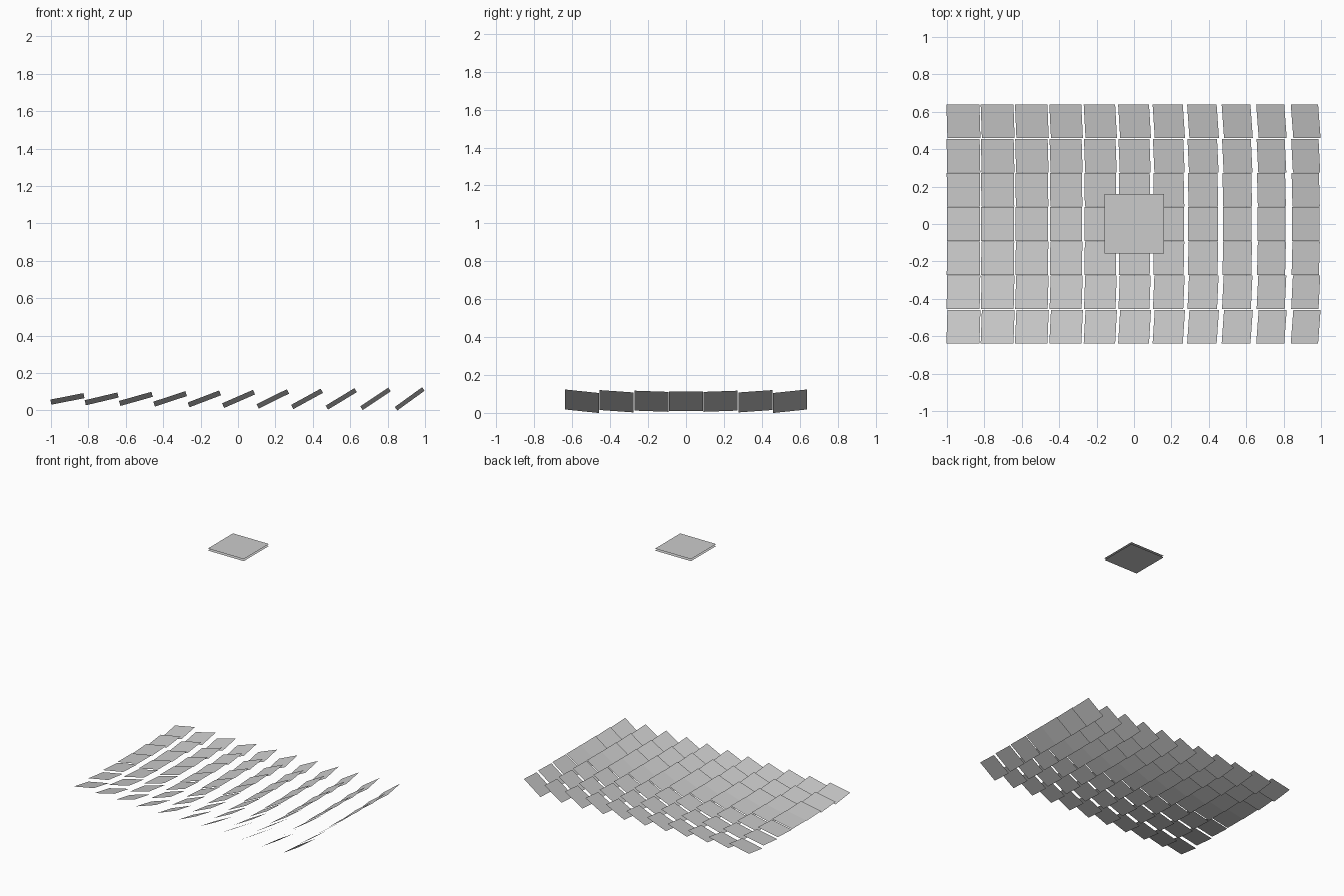
import bpy
from mathutils import Vector, Matrix
from math import radians, sin, cos

if "Cube" in bpy.data.objects:
    bpy.data.objects.remove(bpy.data.objects["Cube"])

COLS, ROWS = 11, 7
PITCH, SIZE = 0.183, 0.18
FIELD_Z = 0.0615
TARGET = Vector((0, 0, 2.0))
SUN = Vector((-sin(radians(46)), 0, cos(radians(46))))


def square(name, size, matrix):
    """Thin single-face square panel, placed by a matrix."""
    h = size / 2
    mesh = bpy.data.meshes.new(name)
    mesh.from_pydata([(-h, -h, 0), (h, -h, 0), (h, h, 0), (-h, h, 0)], [], [(0, 1, 2, 3)])
    ob = bpy.data.objects.new(name, mesh)
    ob.matrix_world = matrix
    bpy.context.collection.objects.link(ob)
    return ob


# Mirror field: each panel's normal halves the angle between sun and receiver
for i in range(COLS):
    for j in range(ROWS):
        centre = Vector(((i - (COLS - 1) / 2) * PITCH + 0.003,
                         (j - (ROWS - 1) / 2) * PITCH, FIELD_Z))
        n = ((TARGET - centre).normalized() + SUN).normalized()
        side = Vector((n.z, 0, -n.x)).normalized()
        up = n.cross(side)
        rot = Matrix((side, up, n)).transposed().to_4x4()
        square(f"mirror_{i}_{j}", SIZE, Matrix.Translation(centre) @ rot)

# Receiver: two parallel square sheets above the field
for name, z in (("receiver_top", 2.0), ("receiver_bottom", 1.984)):
    square(name, 0.317, Matrix.Translation((0.002, 0.002, z)))
